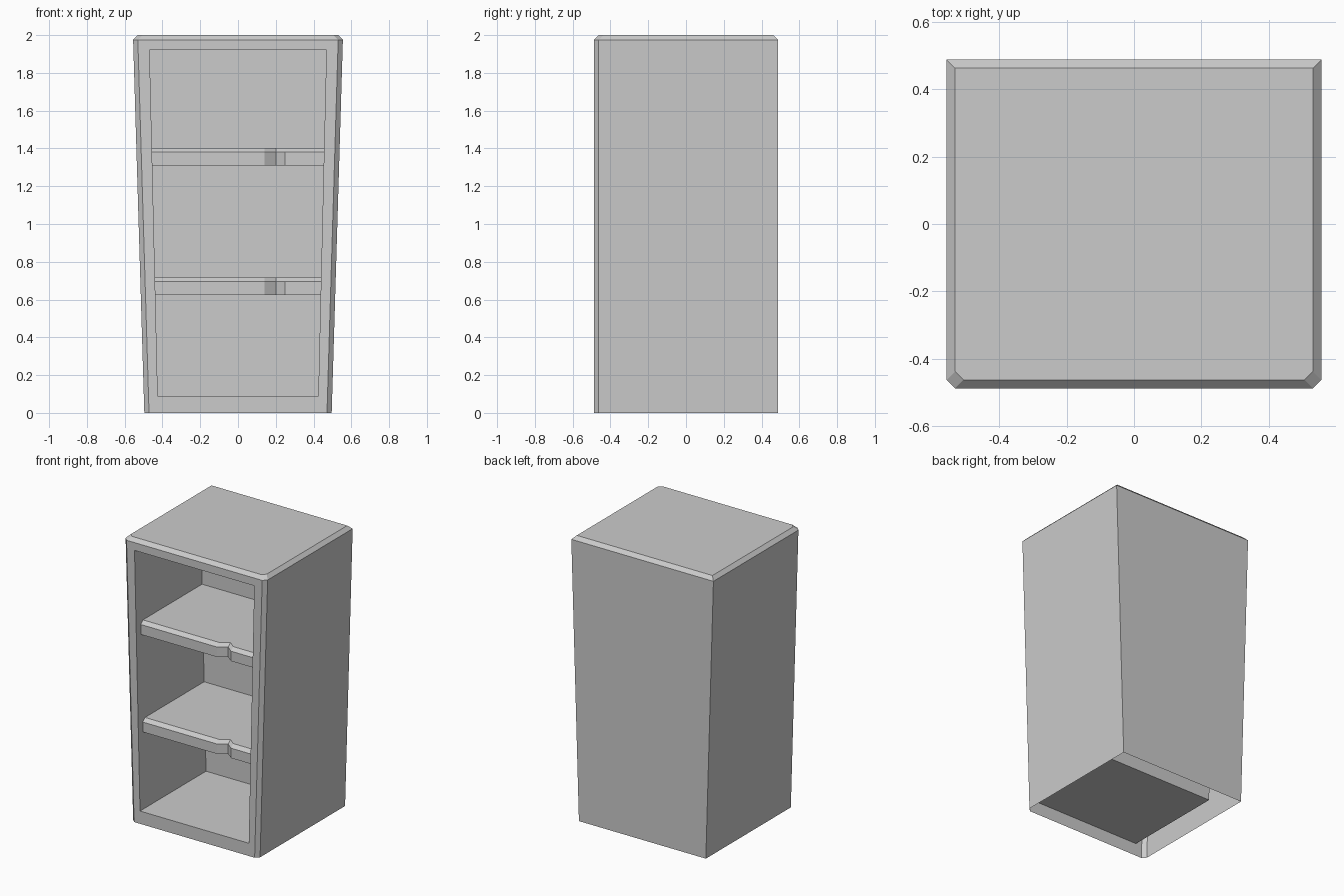
import bpy
import bmesh

cube = bpy.data.objects.get("Cube")
if cube:
    bpy.data.objects.remove(cube, do_unlink=True)

grey = bpy.data.materials.new("plain_grey")
grey.use_nodes = True
colour = (0.6, 0.6, 0.6, 1)
grey.diffuse_color = colour
grey.node_tree.nodes["Principled BSDF"].inputs["Base Color"].default_value = colour

HALF_DEPTH = 0.487
BEVEL = 0.025
HEIGHT = 2.0
FLOOR, CEILING, INNER_BACK = 0.09, 1.92, 0.25


def outer_half(z):
    """Half width of the outside at height z (widens upwards)."""
    return 0.496 + 0.03 * z


def inner_half(z):
    """Half width of the inside at height z."""
    return 0.425 + 0.0235 * (z - FLOOR)


def ring(bm, points):
    return [bm.verts.new(p) for p in points]


def bridge(bm, a, b):
    n = len(a)
    for i in range(n):
        j = (i + 1) % n
        bm.faces.new((a[i], a[j], b[j], b[i]))


def finish(bm, name):
    bmesh.ops.recalc_face_normals(bm, faces=bm.faces)
    mesh = bpy.data.meshes.new(name)
    bm.to_mesh(mesh)
    bm.free()
    mesh.materials.append(grey)
    obj = bpy.data.objects.new(name, mesh)
    bpy.context.collection.objects.link(obj)
    return obj


def body_outline(half_x, half_y, z):
    """Rectangle with its two front corners cut, starting at front left."""
    b = BEVEL
    return [(-half_x + b, -half_y, z), (half_x - b, -half_y, z),
            (half_x, -half_y + b, z), (half_x, half_y, z),
            (-half_x, half_y, z), (-half_x, -half_y + b, z)]


def opening(y):
    lo, hi = inner_half(FLOOR), inner_half(CEILING)
    return [(-lo, y, FLOOR), (lo, y, FLOOR), (hi, y, CEILING), (-hi, y, CEILING)]


# Cabinet body: thin outer skin, open below, with a recessed inner box
bm = bmesh.new()
rim = HEIGHT - BEVEL
wide = outer_half(rim)
base = ring(bm, body_outline(outer_half(0), HALF_DEPTH, 0))
shoulder = ring(bm, body_outline(wide, HALF_DEPTH, rim))
top = ring(bm, body_outline(wide - BEVEL, HALF_DEPTH - BEVEL, HEIGHT))
bridge(bm, base, shoulder)
bridge(bm, shoulder, top)
bm.faces.new(top)

# Front frame replaces the solid front face
front = next(f for f in bm.faces if {base[0], base[1], shoulder[0]} <= set(f.verts))
bm.faces.remove(front)
mouth = ring(bm, opening(-HALF_DEPTH))
back = ring(bm, opening(INNER_BACK))
bridge(bm, [base[0], base[1], shoulder[1], shoulder[0]], mouth)
bridge(bm, mouth, back)
bm.faces.new(back)
finish(bm, "cabinet_body")


def shelf_outline(z, y):
    """Shelf plan with a small notch in the front edge."""
    w = inner_half(z)
    return [(-w, y, z), (0.14, y, z), (0.2, y + 0.04, z), (0.25, y, z),
            (w, y, z), (w, INNER_BACK, z), (-w, INNER_BACK, z)]


# Shelves with a bevelled upper front edge
for name, z in (("lower_shelf", 0.625), ("upper_shelf", 1.31)):
    bm = bmesh.new()
    levels = [(z, -0.435), (z + 0.07, -0.435), (z + 0.093, -0.41)]
    rings = [ring(bm, shelf_outline(h, y)) for h, y in levels]
    for a, b in zip(rings, rings[1:]):
        bridge(bm, a, b)
    bm.faces.new(rings[0])
    bm.faces.new(rings[-1])
    finish(bm, name)
